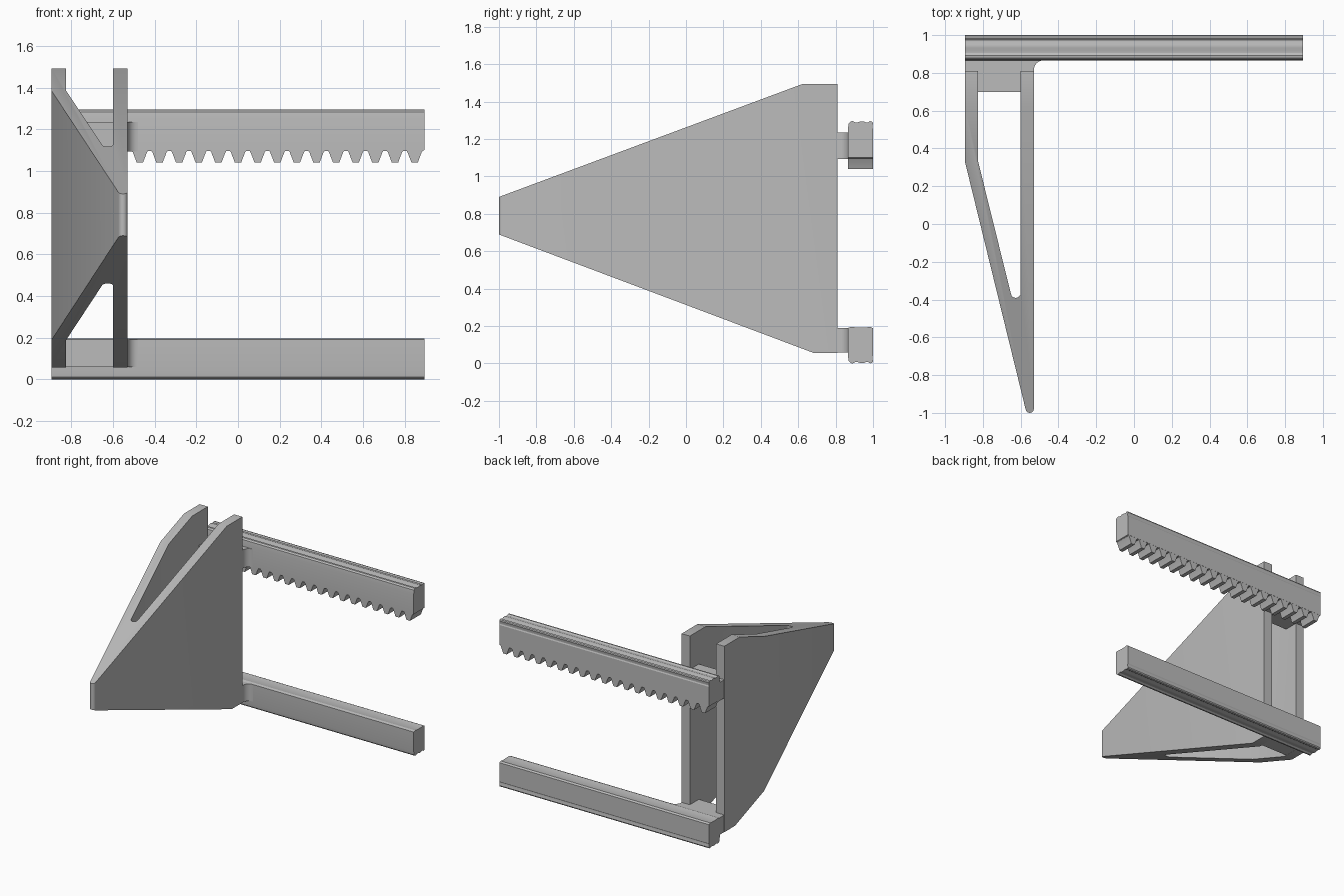
import bpy
import bmesh
from math import cos, sin, pi, radians
from mathutils import Vector

cube = bpy.data.objects.get("Cube")
if cube:
    bpy.data.objects.remove(cube, do_unlink=True)

grey = bpy.data.materials.new("plain grey")
grey.use_nodes = True
grey.diffuse_color = (0.5, 0.5, 0.5, 1)
grey.node_tree.nodes["Principled BSDF"].inputs["Base Color"].default_value = (0.5, 0.5, 0.5, 1)


def prism(name, outline, axis, low, high):
    """Extrude a closed 2D outline along an axis; the outline uses the other two in order."""
    bm = bmesh.new()
    verts = []
    for point in outline:
        co = list(point)
        co.insert("xyz".index(axis), low)
        verts.append(bm.verts.new(co))
    face = bm.faces.new(verts)
    out = bmesh.ops.extrude_face_region(bm, geom=[face])
    move = Vector([high - low if a == axis else 0 for a in "xyz"])
    bmesh.ops.translate(bm, vec=move, verts=[g for g in out["geom"] if isinstance(g, bmesh.types.BMVert)])
    bmesh.ops.recalc_face_normals(bm, faces=bm.faces)
    mesh = bpy.data.meshes.new(name)
    bm.to_mesh(mesh)
    bm.free()
    mesh.materials.append(grey)
    obj = bpy.data.objects.new(name, mesh)
    bpy.context.collection.objects.link(obj)
    return obj


def activate(obj):
    bpy.ops.object.select_all(action="DESELECT")
    obj.select_set(True)
    bpy.context.view_layer.objects.active = obj


def arc(cx, cy, r, start, end, steps=8):
    angles = [radians(start + (end - start) * i / steps) for i in range(steps + 1)]
    return [(cx + r * cos(a), cy + r * sin(a)) for a in angles]


LEFT, RIGHT = -0.895, 0.895
INNER = -0.53          # flat gripping side of the jaw
BACK = 0.81            # rear edge of the jaw
RAIL_Y = 0.866

# Jaw: V-shaped plan with a rounded tip and slot, trimmed to the side silhouette
plan = [(LEFT, BACK), (LEFT, 0.33)]
plan += arc(INNER - 0.022, -0.978, 0.022, 190, 360)
plan += [(INNER, BACK), (INNER - 0.07, BACK)]
plan += arc(-0.626, -0.365, 0.026, 360, 193)
plan += [(-0.825, 0.33), (-0.825, BACK)]
jaw = prism("jaw", plan, "z", 0.0, 1.6)
side = [(-1.1, 0.727), (-1.1, 0.853), (0.62, 1.493), (0.9, 1.493), (0.9, 0.057), (0.68, 0.057)]
trim = prism("jaw_trim", side, "x", -1.2, 0)
trim.hide_render = True
cut = jaw.modifiers.new("trim", "BOOLEAN")
cut.operation = "INTERSECT"
cut.solver = "EXACT"
cut.object = trim
activate(jaw)
bpy.ops.object.modifier_apply(modifier=cut.name)
bpy.data.objects.remove(trim, do_unlink=True)

# Mounting blocks joining the jaw to each rail, with a fillet at the inner corner
R = 0.05
block = [(LEFT + 0.001, 0.7), (INNER - 0.001, 0.7)]
block += arc(INNER + R, RAIL_Y - R, R, 180, 90)
block += [(INNER + R, RAIL_Y + 0.03), (LEFT + 0.001, RAIL_Y + 0.03)]
blocks = [prism("upper_block", block, "z", 1.093, 1.235),
          prism("lower_block", block, "z", 0.058, 0.19)]


# Rails: ribbed strip on the outer edge, shallow groove along the rear face
def rail_profile(outer, inner):
    s = 1 if outer > inner else -1
    rib = [(0.866, 0.04), (0.870, 0.012), (0.880, 0.002), (0.892, 0.0), (0.904, 0.007),
           (0.918, 0.007), (0.932, 0.002), (0.950, 0.002), (0.962, 0.007), (0.974, 0.007),
           (0.984, 0.0), (0.996, 0.004), (1.0, 0.012), (0.996, 0.028), (0.996, 0.036), (1.0, 0.044)]
    return [(y, outer - s * d) for y, d in rib] + [(1.0, inner), (0.866, inner)]


rails = [prism("upper_rail", rail_profile(1.296, 1.1), "x", LEFT, RIGHT)]
lower = rail_profile(0.0, 0.18)[:-2]
lower += [(1.0, 0.188), (0.985, 0.196), (0.96, 0.192), (0.91, 0.192), (0.885, 0.196), (0.866, 0.19)]
rails.append(prism("lower_rail", lower, "x", LEFT, RIGHT))

# Rack teeth under the upper rail, with rounded roots
COUNT = 19
pitch = (RIGHT - LEFT) / COUNT
shape = [(-0.039, 1.097), (-0.034, 1.09), (-0.015, 1.04), (0.015, 1.04), (0.034, 1.09), (0.039, 1.097)]
outline = [(LEFT, 1.11), (LEFT, 1.1)]
for i in range(COUNT):
    centre = LEFT + (i + 0.5) * pitch
    outline += [(centre + dx, z) for dx, z in shape]
outline += [(RIGHT, 1.1), (RIGHT, 1.11)]
teeth = prism("rack_teeth", outline, "y", RAIL_Y + 0.001, 0.999)

for obj in [jaw, teeth] + blocks + rails:
    activate(obj)
    bpy.ops.object.shade_smooth_by_angle(angle=radians(25))
